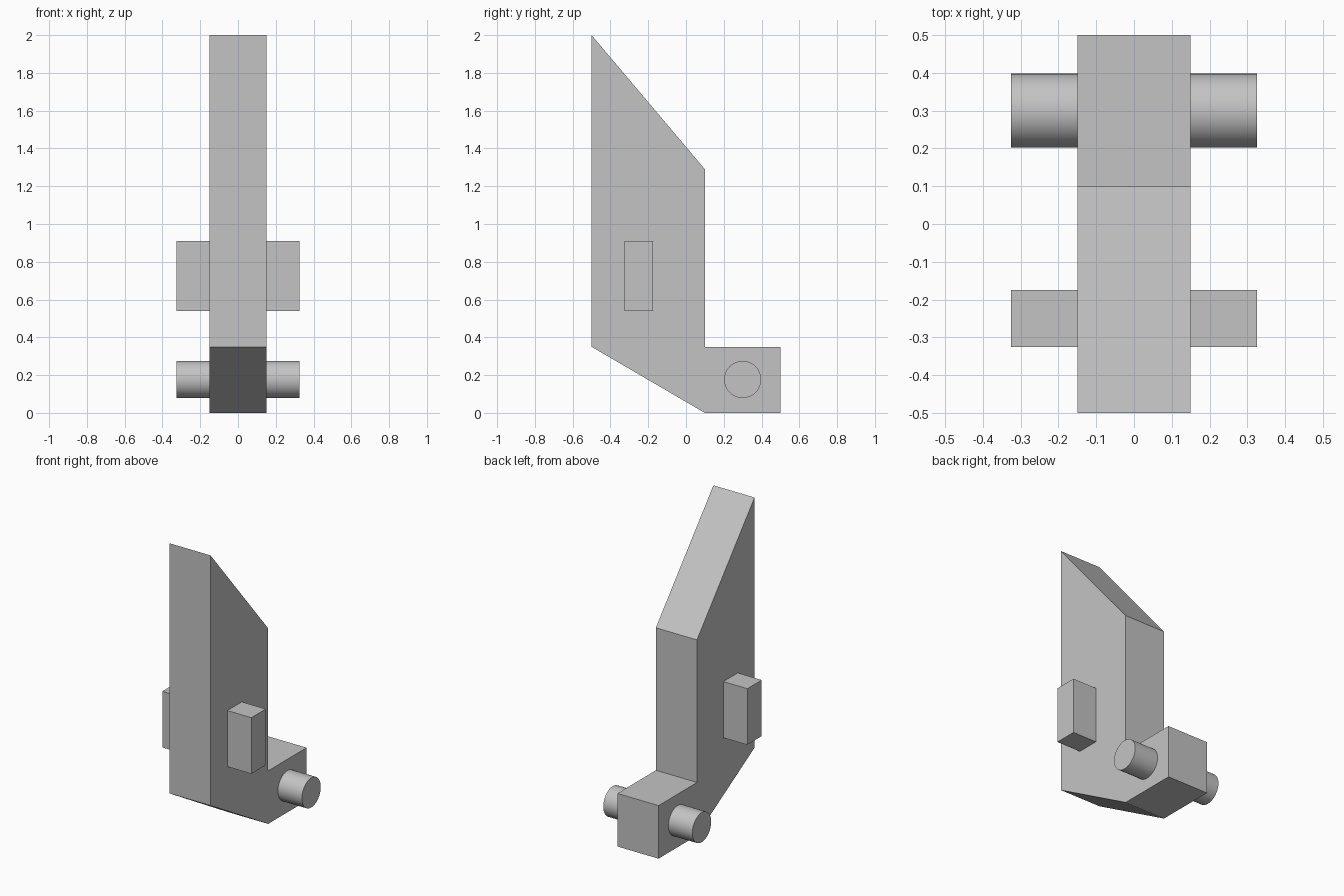
import bpy
import bmesh
import math
from mathutils import Vector

cube = bpy.data.objects.get("Cube")
if cube:
    bpy.data.objects.remove(cube, do_unlink=True)

grey = bpy.data.materials.new("plain grey")
grey.use_nodes = True
colour = (0.55, 0.55, 0.55, 1)
grey.diffuse_color = colour
grey.node_tree.nodes["Principled BSDF"].inputs["Base Color"].default_value = colour


def extrude_profile(name, profile, half_width):
    """Extrude a closed side profile of (y, z) points across x."""
    bm = bmesh.new()
    face = bm.faces.new([bm.verts.new((-half_width, y, z)) for y, z in profile])
    result = bmesh.ops.extrude_face_region(bm, geom=[face])
    moved = [v for v in result["geom"] if isinstance(v, bmesh.types.BMVert)]
    bmesh.ops.translate(bm, verts=moved, vec=Vector((2 * half_width, 0, 0)))
    bmesh.ops.recalc_face_normals(bm, faces=bm.faces)
    mesh = bpy.data.meshes.new(name)
    bm.to_mesh(mesh)
    bm.free()
    mesh.materials.append(grey)
    obj = bpy.data.objects.new(name, mesh)
    bpy.context.collection.objects.link(obj)
    return obj


BODY_HALF = 0.15
SIDE_REACH = 0.325

# Slanted body with a rear foot
extrude_profile("body", [(-0.5, 0.35), (0.1, 0), (0.5, 0), (0.5, 0.35),
                         (0.1, 0.35), (0.1, 1.29), (-0.5, 2)], BODY_HALF)

# Side lugs and pivot pins, one of each per side
length = SIDE_REACH - BODY_HALF
for side, sign in (("left", 1), ("right", -1)):
    middle = sign * (BODY_HALF + SIDE_REACH) / 2

    lug = extrude_profile(side + "_lug", [(-0.325, 0.54), (-0.175, 0.54),
                                          (-0.175, 0.91), (-0.325, 0.91)], length / 2)
    lug.location.x = middle

    bpy.ops.mesh.primitive_cylinder_add(vertices=48, radius=0.098, depth=length,
                                        location=(middle, 0.3, 0.177),
                                        rotation=(0, math.pi / 2, 0))
    pin = bpy.context.object
    pin.name = side + "_pivot_pin"
    pin.data.materials.append(grey)
    bpy.ops.object.shade_smooth_by_angle(angle=math.radians(30))
